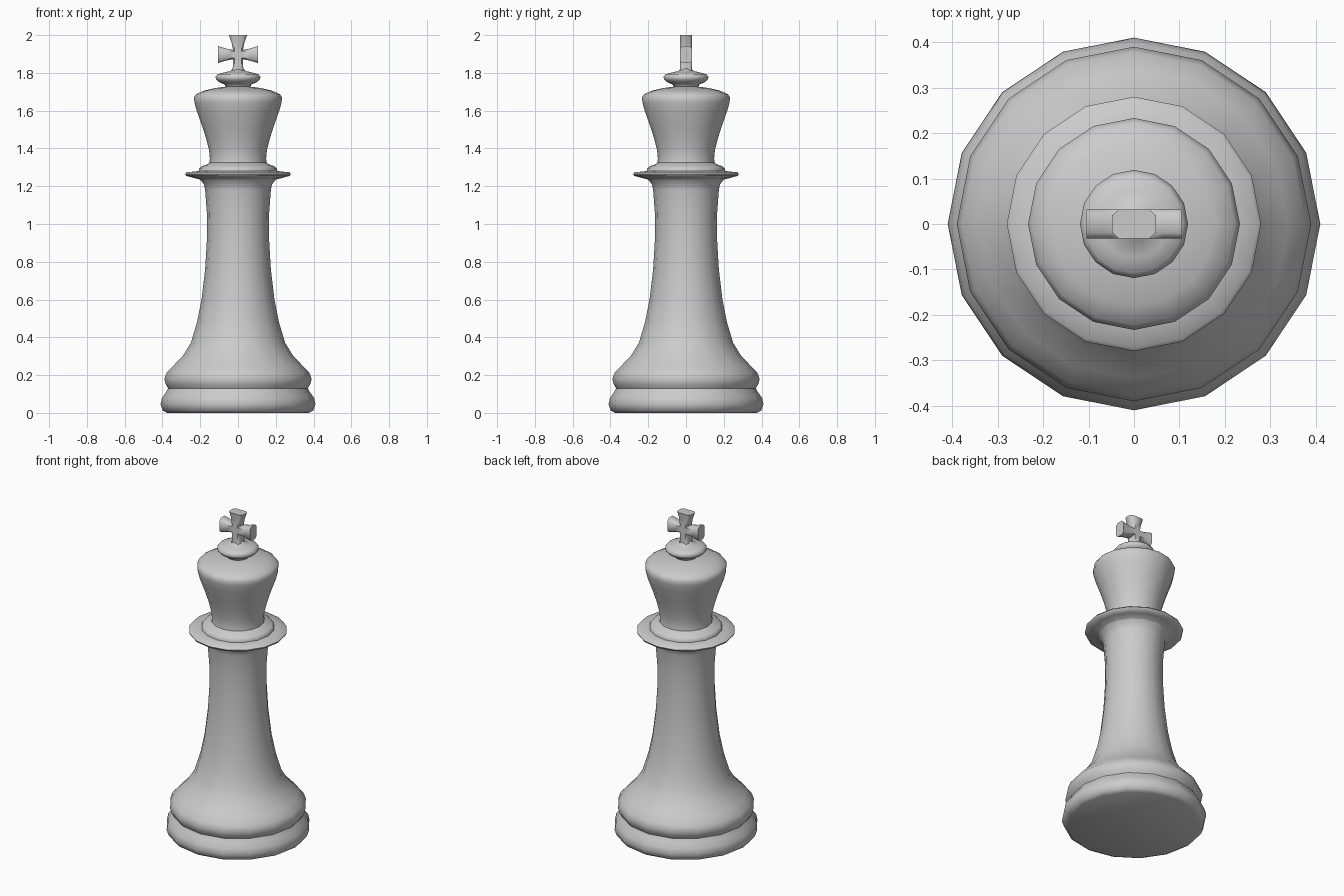
import bpy, bmesh
from math import sin, cos, tau, radians

if "Cube" in bpy.data.objects:
    bpy.data.objects.remove(bpy.data.objects["Cube"])


def finish(name, bm):
    bmesh.ops.recalc_face_normals(bm, faces=bm.faces)
    me = bpy.data.meshes.new(name)
    bm.to_mesh(me)
    bm.free()
    ob = bpy.data.objects.new(name, me)
    bpy.context.collection.objects.link(ob)
    bpy.ops.object.select_all(action='DESELECT')
    ob.select_set(True)
    bpy.context.view_layer.objects.active = ob
    bpy.ops.object.shade_smooth_by_angle(angle=radians(55))
    return ob


def loft(bm, rings):
    """Skin a list of rings of points and cap both ends."""
    loops = [[bm.verts.new(p) for p in ring] for ring in rings]
    n = len(loops[0])
    for a, b in zip(loops, loops[1:]):
        for i in range(n):
            j = (i + 1) % n
            bm.faces.new((a[i], a[j], b[j], b[i]))
    bm.faces.new(loops[0])
    bm.faces.new(loops[-1])


def turned(name, profile, sides=16):
    bm = bmesh.new()
    loft(bm, [[(r * cos(tau * i / sides), r * sin(tau * i / sides), z)
               for i in range(sides)] for r, z in profile])
    return finish(name, bm)


# Foot and flared column
turned("base_and_column", [
    (.375, 0), (.398, .012), (.41, .045), (.403, .08), (.38, .11), (.37, .13),
    (.382, .15), (.39, .18), (.378, .212), (.34, .252), (.29, .305),
    (.25, .37), (.217, .48), (.193, .6), (.174, .76), (.164, .93),
    (.165, 1.06), (.174, 1.18), (.18, 1.21), (.2, 1.235)])

# Wide collar with a step above it
turned("collar", [
    (.18, 1.21), (.2, 1.235), (.245, 1.247), (.275, 1.255), (.28, 1.265),
    (.272, 1.274), (.208, 1.28), (.207, 1.293), (.195, 1.305), (.165, 1.315),
    (.152, 1.325)])

# Flared head with domed top
turned("head", [
    (.152, 1.32), (.149, 1.345), (.153, 1.39), (.168, 1.45), (.19, 1.52),
    (.219, 1.6), (.231, 1.645), (.233, 1.67), (.222, 1.688), (.18, 1.706),
    (.12, 1.72), (.065, 1.727)])

# Button under the cross
turned("finial_button", [
    (.065, 1.725), (.07, 1.738), (.098, 1.75), (.116, 1.765), (.119, 1.779),
    (.108, 1.793), (.075, 1.802), (.04, 1.81), (.03, 1.822)])


# Cross made of two flared bars with chamfered rectangular sections
def section(w, d=.032):
    c, e = .7, .6
    return [(w, d * e), (w * c, d), (-w * c, d), (-w, d * e),
            (-w, -d * e), (-w * c, -d), (w * c, -d), (w, -d * e)]


bm = bmesh.new()
loft(bm, [[(u, v, z) for u, v in section(w)] for z, w in
          [(1.8, .034), (1.825, .028), (1.87, .025), (1.92, .026), (1.96, .034), (2, .048)]])
finish("cross_upright", bm)

bm = bmesh.new()
loft(bm, [[(x, v, 1.897 + u) for u, v in section(w)] for x, w in
          [(-.105, .045), (-.065, .032), (-.025, .025), (.025, .025), (.065, .032), (.105, .045)]])
finish("cross_arms", bm)
